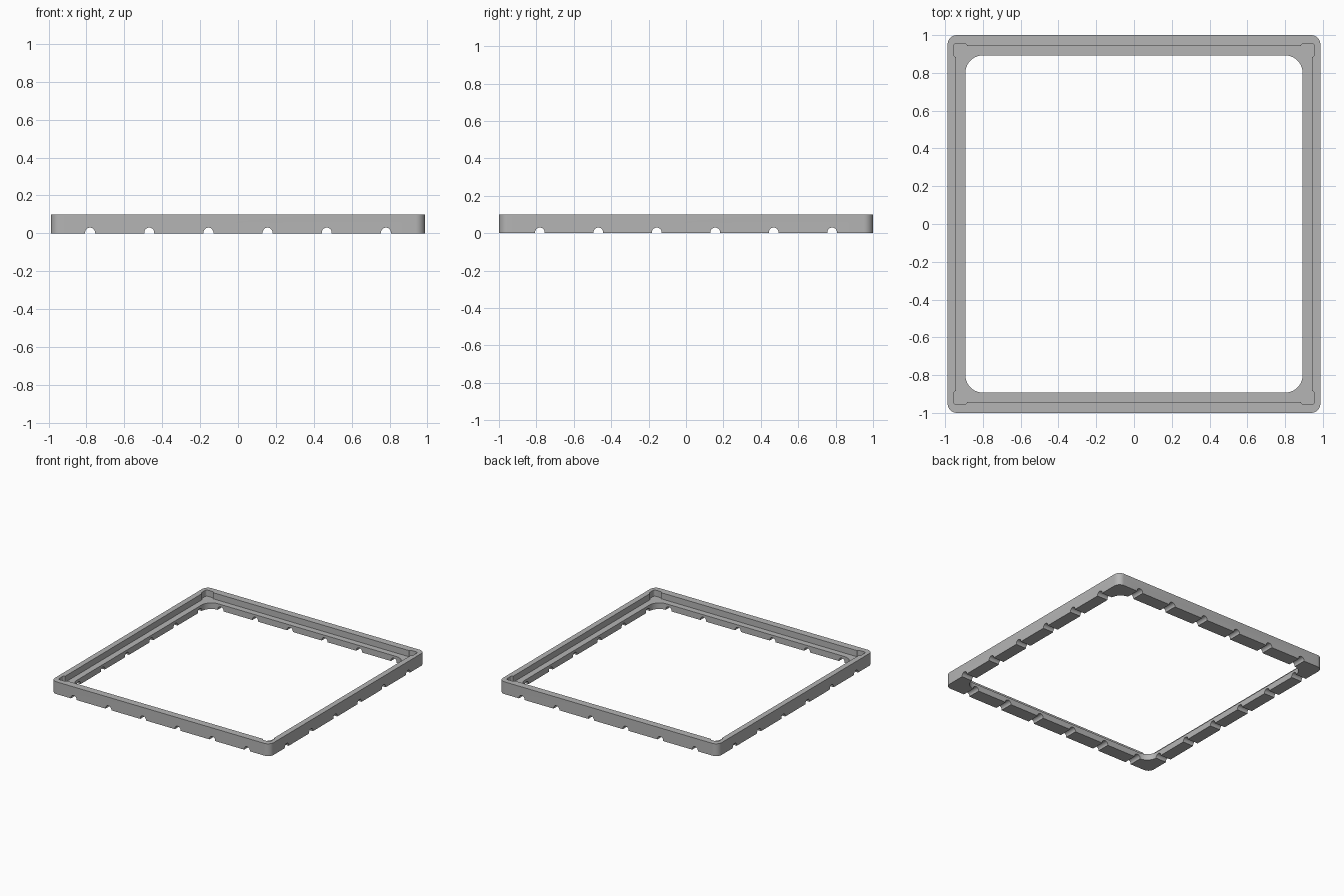
import bpy, bmesh, math
from mathutils import Matrix, Vector

cube = bpy.data.objects.get("Cube")
if cube:
    bpy.data.objects.remove(cube, do_unlink=True)

HEIGHT, LEDGE = 0.1, 0.05
grey = bpy.data.materials.new("plain grey")
grey.use_nodes = True
colour = (0.46, 0.46, 0.46, 1)
grey.diffuse_color = colour
grey.node_tree.nodes["Principled BSDF"].inputs["Base Color"].default_value = colour


def make_object(name, bm):
    mesh = bpy.data.meshes.new(name)
    bmesh.ops.recalc_face_normals(bm, faces=bm.faces)
    bm.to_mesh(mesh)
    bm.free()
    mesh.materials.append(grey)
    obj = bpy.data.objects.new(name, mesh)
    bpy.context.collection.objects.link(obj)
    return obj


def rounded_block(name, half_x, half_y, radius, z0, z1, centre=(0, 0), steps=10):
    bm = bmesh.new()
    ring = []
    for quarter, (sx, sy) in enumerate([(1, 1), (-1, 1), (-1, -1), (1, -1)]):
        for i in range(steps + 1):
            a = (quarter + i / steps) * math.pi / 2
            ring.append(bm.verts.new((
                centre[0] + sx * (half_x - radius) + radius * math.cos(a),
                centre[1] + sy * (half_y - radius) + radius * math.sin(a), z0)))
    face = bm.faces.new(ring)
    out = bmesh.ops.extrude_face_region(bm, geom=[face])
    top = [g for g in out["geom"] if isinstance(g, bmesh.types.BMVert)]
    bmesh.ops.translate(bm, verts=top, vec=Vector((0, 0, z1 - z0)))
    return make_object(name, bm)


def notch_rod(name, offset, axis):
    bm = bmesh.new()
    turn = Matrix.Rotation(math.pi / 2, 4, "Y" if axis == "X" else "X")
    place = (0, offset, 0.004) if axis == "X" else (offset, 0, 0.004)
    bmesh.ops.create_cone(bm, cap_ends=True, segments=32, radius1=0.026,
                          radius2=0.026, depth=2.4,
                          matrix=Matrix.Translation(place) @ turn)
    return make_object(name, bm)


def cut(target, cutter):
    cutter.hide_render = True
    mod = target.modifiers.new("cut", "BOOLEAN")
    mod.operation, mod.solver, mod.object = "DIFFERENCE", "EXACT", cutter
    bpy.context.view_layer.objects.active = target
    bpy.ops.object.modifier_apply(modifier=mod.name)
    bpy.data.objects.remove(cutter, do_unlink=True)


# Outer frame body, then the central opening and the stepped recess
frame = rounded_block("frame", 0.987, 1.0, 0.05, 0, HEIGHT)
cut(frame, rounded_block("opening", 0.892, 0.892, 0.09, -0.1, 0.2))
cut(frame, rounded_block("recess", 0.942, 0.942, 0.01, LEDGE, 0.2, steps=3))

# Corner reliefs that widen the recess
for sx in (-1, 1):
    for sy in (-1, 1):
        cut(frame, rounded_block("corner_relief", 0.036, 0.036, 0.015, LEDGE, 0.2,
                                 (sx * 0.919, sy * 0.919), steps=6))

# Round drainage notches across the underside
for i in range(6):
    for axis in "XY":
        cut(frame, notch_rod("notch", (i - 2.5) * 0.3125, axis))

# Smooth the rounded walls, keep edges crisp
bpy.ops.object.select_all(action="DESELECT")
frame.select_set(True)
bpy.context.view_layer.objects.active = frame
bpy.ops.object.shade_smooth_by_angle(angle=math.radians(30))
